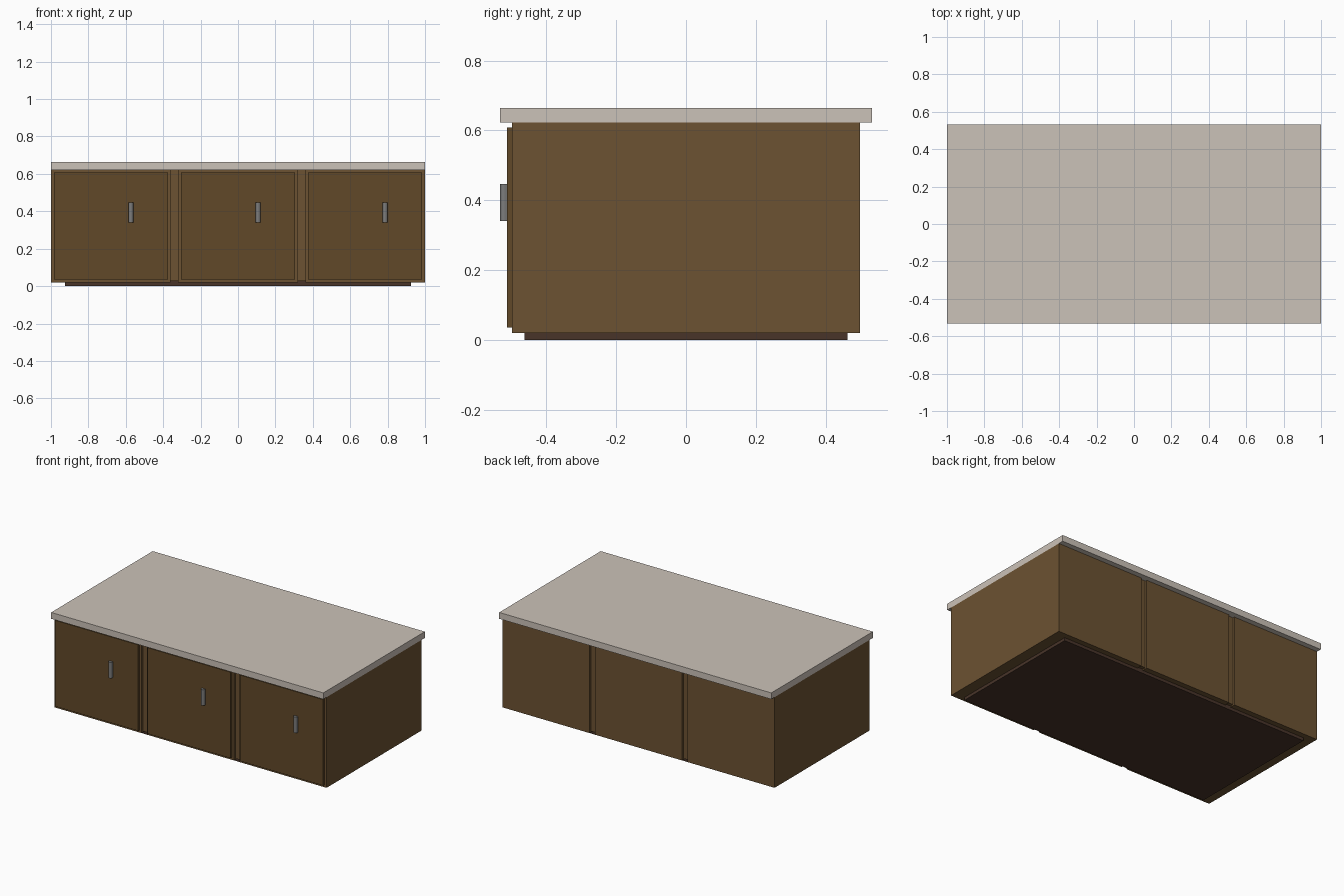
import bpy
from math import pi

if "Cube" in bpy.data.objects:
    bpy.data.objects.remove(bpy.data.objects["Cube"])


def material(name, rgb):
    m = bpy.data.materials.new(name)
    m.diffuse_color = (*rgb, 1)
    m.use_nodes = True
    m.node_tree.nodes["Principled BSDF"].inputs["Base Color"].default_value = m.diffuse_color
    return m


wood = material("wood", (0.15, 0.085, 0.032))
door_wood = material("door_wood", (0.12, 0.066, 0.022))
dark = material("dark_wood", (0.065, 0.034, 0.022))
stone = material("stone", (0.60, 0.54, 0.48))
metal = material("metal", (0.2, 0.2, 0.2))


def box(name, x, y, z, mat):
    """Box from (min, max) ranges on each axis."""
    bpy.ops.mesh.primitive_cube_add(size=1, location=[sum(r) / 2 for r in (x, y, z)])
    ob = bpy.context.object
    ob.name = name
    ob.scale = [r[1] - r[0] for r in (x, y, z)]
    bpy.ops.object.transform_apply(location=False, rotation=False, scale=True)
    ob.data.materials.append(mat)
    return ob


# Recessed base and overhanging worktop
box("plinth", (-0.925, 0.925), (-0.462, 0.462), (0, 0.03), dark)
box("countertop", (-1, 1), (-0.533, 0.533), (0.622, 0.664), stone)

# Three cabinets, each with a door and an upright bar handle
for i, cx in enumerate((-0.68, 0, 0.68), 1):
    box(f"cabinet_{i}", (cx - 0.32, cx + 0.32), (-0.498, 0.498), (0.02, 0.622), wood)
    box(f"door_{i}", (cx - 0.305, cx + 0.305), (-0.513, -0.498), (0.036, 0.608), door_wood)
    bpy.ops.mesh.primitive_cylinder_add(vertices=12, radius=0.0135, depth=0.106,
                                        location=(cx + 0.107, -0.5195, 0.394),
                                        rotation=(0, 0, pi / 6))
    handle = bpy.context.object
    handle.name = f"handle_{i}"
    handle.data.materials.append(metal)

# Set-back filler panels closing the gaps between cabinets
for i, cx in enumerate((-0.34, 0.34), 1):
    box(f"filler_{i}", (cx - 0.02, cx + 0.02), (-0.485, 0.485), (0.028, 0.622), wood)
